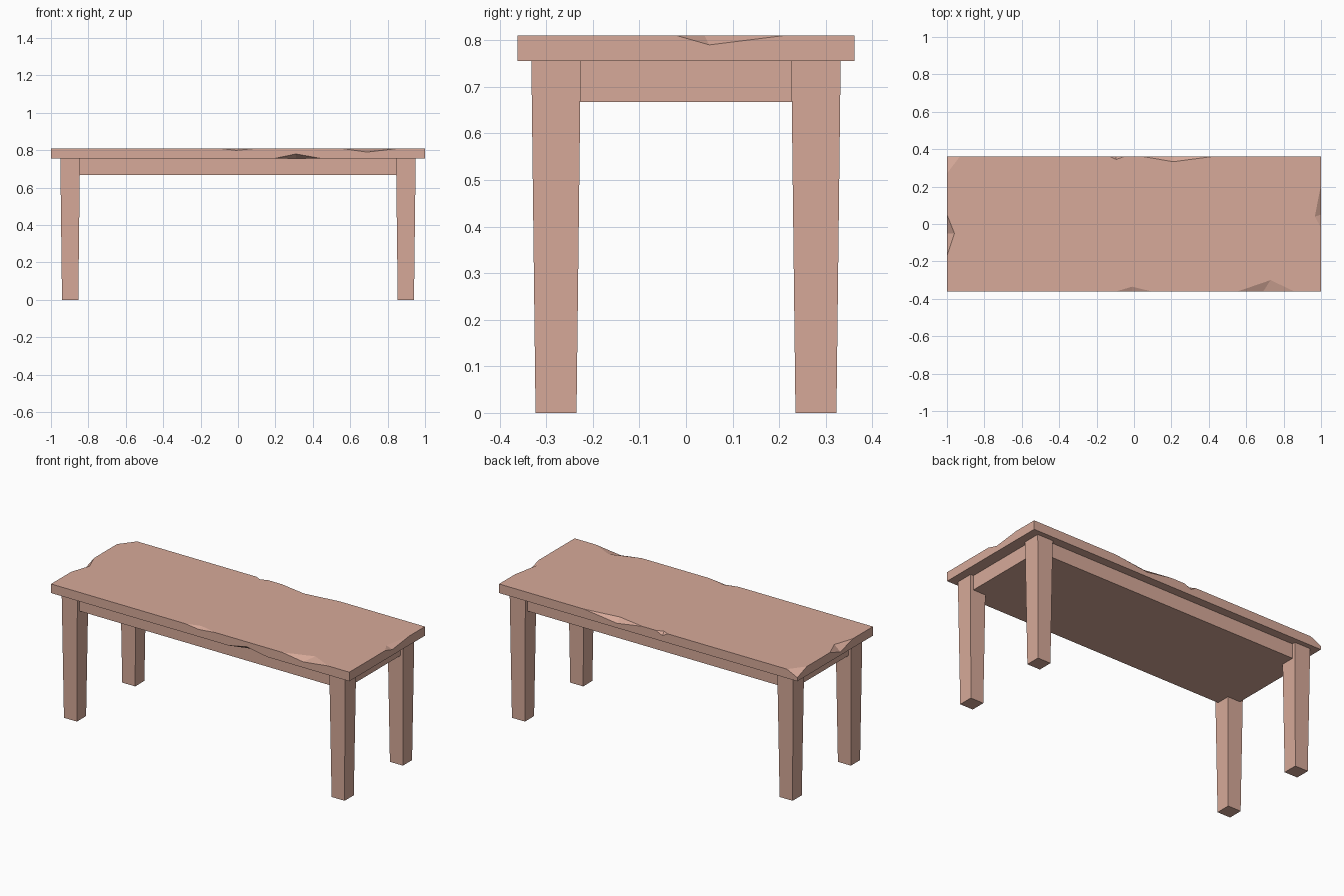
import bpy, bmesh
from mathutils import Vector

if "Cube" in bpy.data.objects:
    bpy.data.objects.remove(bpy.data.objects["Cube"])

wood = bpy.data.materials.new("warm wood")
wood.diffuse_color = (0.68, 0.40, 0.32, 1)
wood.use_nodes = True
wood.node_tree.nodes["Principled BSDF"].inputs["Base Color"].default_value = wood.diffuse_color

TOP, UNDER, APRON = 0.81, 0.755, 0.667
X, Y = 1.0, 0.362


def make(name, bm):
    bmesh.ops.recalc_face_normals(bm, faces=bm.faces)
    me = bpy.data.meshes.new(name)
    bm.to_mesh(me)
    bm.free()
    me.materials.append(wood)
    ob = bpy.data.objects.new(name, me)
    bpy.context.collection.objects.link(ob)
    return ob


def box(name, lo, hi, taper=(0, 0, 0, 0)):
    """Box from lo to hi; taper insets the bottom face (x0, x1, y0, y1)."""
    bm = bmesh.new()
    bmesh.ops.create_cube(bm, size=1)
    for v in bm.verts:
        bottom = v.co.z < 0
        p = [hi[i] if v.co[i] > 0 else lo[i] for i in range(3)]
        if bottom:
            p[0] += -taper[1] if v.co.x > 0 else taper[0]
            p[1] += -taper[3] if v.co.y > 0 else taper[2]
        v.co = p
    return make(name, bm)


# table top
top = box("table_top", (-X, -Y, UNDER), (X, Y, TOP))

# solid apron block under the top
box("apron", (-0.93, -0.31, APRON), (0.93, 0.31, UNDER))

# four tapered legs
for sx, side in ((-1, "left"), (1, "right")):
    for sy, end in ((-1, "front"), (1, "back")):
        xs = sorted((sx * 0.845, sx * 0.95))
        ys = sorted((sy * 0.226, sy * 0.332))
        box(f"{end}_{side}_leg", (xs[0], ys[0], 0), (xs[1], ys[1], UNDER),
            (0.009,) * 4)

# chipped edges: two points on the edge, one on the flat face, one on the side
chips = [
    ((-0.10, -Y, TOP), (0.10, -Y, TOP), (-0.01, -0.335, TOP), (-0.01, -Y, 0.799)),
    ((0.55, -Y, TOP), (0.86, -Y, TOP), (0.73, -0.30, TOP), (0.69, -Y, 0.79)),
    ((0.19, -Y, UNDER), (0.45, -Y, UNDER), (0.31, -0.325, UNDER), (0.31, -Y, 0.78)),
    ((X, -0.02, TOP), (X, 0.21, TOP), (0.967, 0.04, TOP), (X, 0.05, 0.79)),
    ((-X, -0.17, TOP), (-X, 0.05, TOP), (-0.96, -0.05, TOP), (-X, -0.05, 0.775)),
    ((0.04, Y, TOP), (0.43, Y, TOP), (0.21, 0.333, TOP), (0.21, Y, 0.783)),
    ((-0.13, Y, TOP), (-0.05, Y, TOP), (-0.095, 0.345, TOP), (-0.095, Y, 0.79)),
    # broken back left corner
    ((-X, Y, TOP), (-X, 0.27, TOP), (-0.93, Y, TOP), (-X, Y, 0.777)),
]
bm = bmesh.new()
for i, chip in enumerate(chips):
    p = [Vector(c) for c in chip]
    # enlarge about a point on the cut so the cutter pokes out of the top
    mid = (p[1] + p[2] + p[3]) / 3 if i == len(chips) - 1 else (p[2] + p[3]) / 2
    vs = [bm.verts.new(mid + (q - mid) * 1.2) for q in p]
    for f in ((0, 1, 2), (0, 1, 3), (0, 2, 3), (1, 2, 3)):
        bm.faces.new([vs[k] for k in f])
cutter = make("chip_cutter", bm)
cutter.hide_render = True
cutter.display_type = 'WIRE'

cut = top.modifiers.new("chips", 'BOOLEAN')
cut.operation = 'DIFFERENCE'
cut.solver = 'EXACT'
cut.object = cutter
